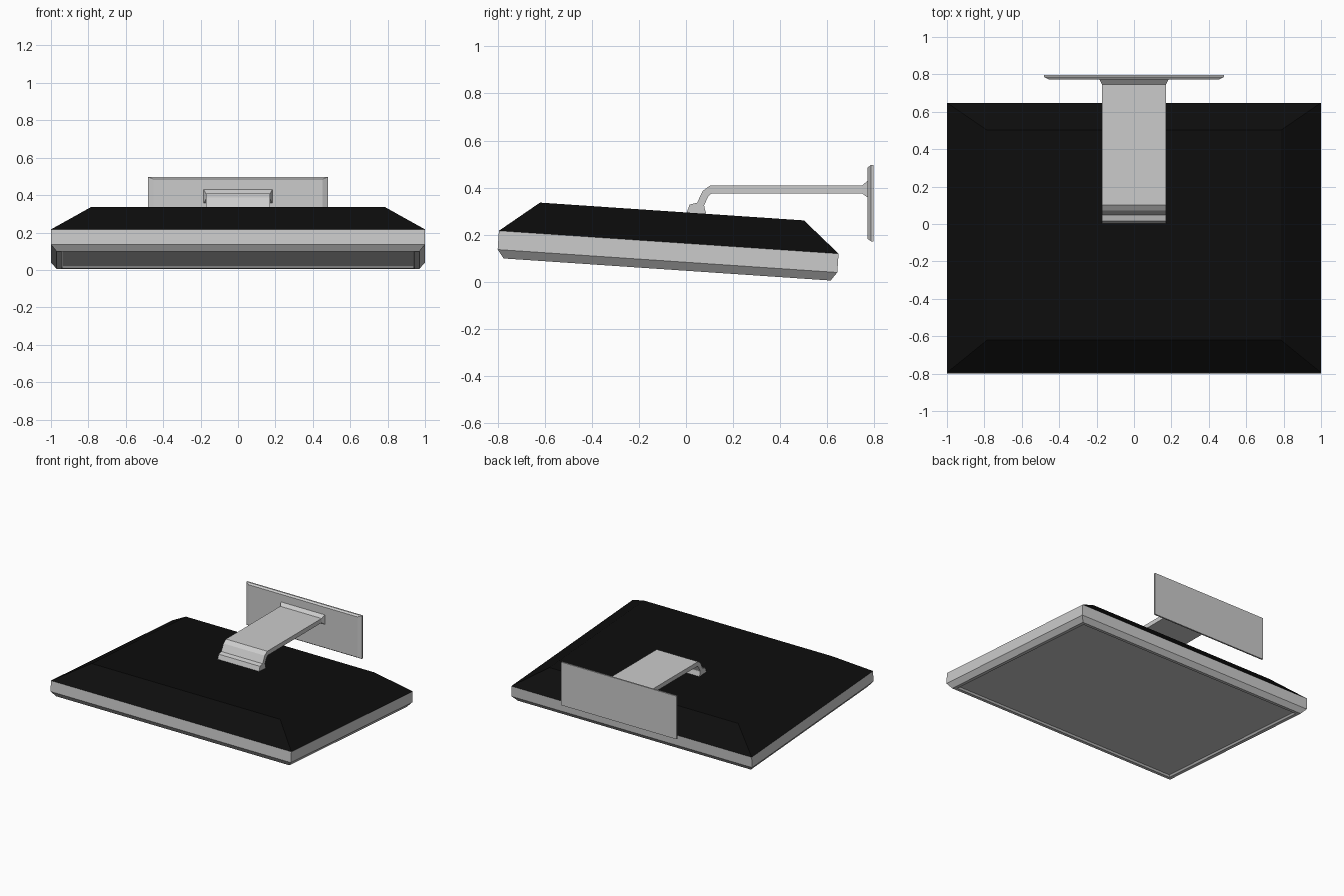
import bpy, bmesh, math

if "Cube" in bpy.data.objects:
    bpy.data.objects.remove(bpy.data.objects["Cube"])

TILT = math.radians(-3.86)
ORIGIN = (-0.80, 0.137)   # front lower edge of the frame (y, z)


def loft(name, rings, cap_start=True, cap_end=True, color=None):
    """Join four-cornered rings with quads."""
    bm = bmesh.new()
    vs = [[bm.verts.new(p) for p in r] for r in rings]
    for a, b in zip(vs, vs[1:]):
        for i in range(4):
            j = (i + 1) % 4
            bm.faces.new((a[i], a[j], b[j], b[i]))
    if cap_start:
        bm.faces.new(vs[0][::-1])
    if cap_end:
        bm.faces.new(vs[-1])
    bmesh.ops.recalc_face_normals(bm, faces=bm.faces)
    me = bpy.data.meshes.new(name)
    bm.to_mesh(me)
    bm.free()
    ob = bpy.data.objects.new(name, me)
    bpy.context.collection.objects.link(ob)
    if color:
        mat = bpy.data.materials.new(name + "_material")
        mat.diffuse_color = color
        mat.use_nodes = True
        mat.node_tree.nodes["Principled BSDF"].inputs["Base Color"].default_value = mat.diffuse_color
        me.materials.append(mat)
    return ob


def panel_ring(hx, u0, u1, n):
    """Rectangle in the tilted frame of the display."""
    c, s = math.cos(TILT), math.sin(TILT)

    def pt(x, u):
        return (x, ORIGIN[0] + u * c - n * s, ORIGIN[1] + u * s + n * c)
    return [pt(-hx, u0), pt(hx, u0), pt(hx, u1), pt(-hx, u1)]


# Frame with bevelled lower edge, thin bezel and recessed screen
loft("display_frame", [
    panel_ring(1.0, 0.0, 1.446, 0.08),
    panel_ring(1.0, 0.0, 1.446, 0.0),
    panel_ring(0.97, 0.028, 1.420, -0.036),
    panel_ring(0.945, 0.053, 1.395, -0.036),
    panel_ring(0.935, 0.063, 1.385, -0.024),
], cap_start=False, cap_end=False)
loft("screen", [
    panel_ring(0.935, 0.063, 1.385, -0.024),
    panel_ring(0.935, 0.063, 1.385, -0.020),
])

# Sloped black back shell
loft("back_shell", [
    panel_ring(1.0, 0.0, 1.446, 0.08),
    panel_ring(0.785, 0.166, 1.290, 0.211),
], cap_start=False, color=(0.004, 0.004, 0.004, 1))

# Bent stand arm: half width, upper (y, z), lower (y, z)
stations = [
    (0.172, (0.000, 0.285), (0.088, 0.280)),
    (0.172, (0.015, 0.328), (0.078, 0.318)),
    (0.172, (0.047, 0.336), (0.077, 0.325)),
    (0.172, (0.072, 0.387), (0.095, 0.364)),
    (0.172, (0.102, 0.4085), (0.110, 0.376)),
    (0.172, (0.747, 0.4085), (0.747, 0.376)),
    (0.184, (0.773, 0.430), (0.773, 0.357)),
]
loft("stand_arm", [[(-h, *u), (h, *u), (h, *l), (-h, *l)] for h, u, l in stations])


# Stand base plate with chamfered front edge
def plate_ring(hx, z0, z1, y):
    return [(-hx, y, z0), (hx, y, z0), (hx, y, z1), (-hx, y, z1)]


loft("stand_base", [
    plate_ring(0.452, 0.182, 0.486, 0.772),
    plate_ring(0.48, 0.172, 0.496, 0.786),
    plate_ring(0.48, 0.172, 0.496, 0.797),
])
